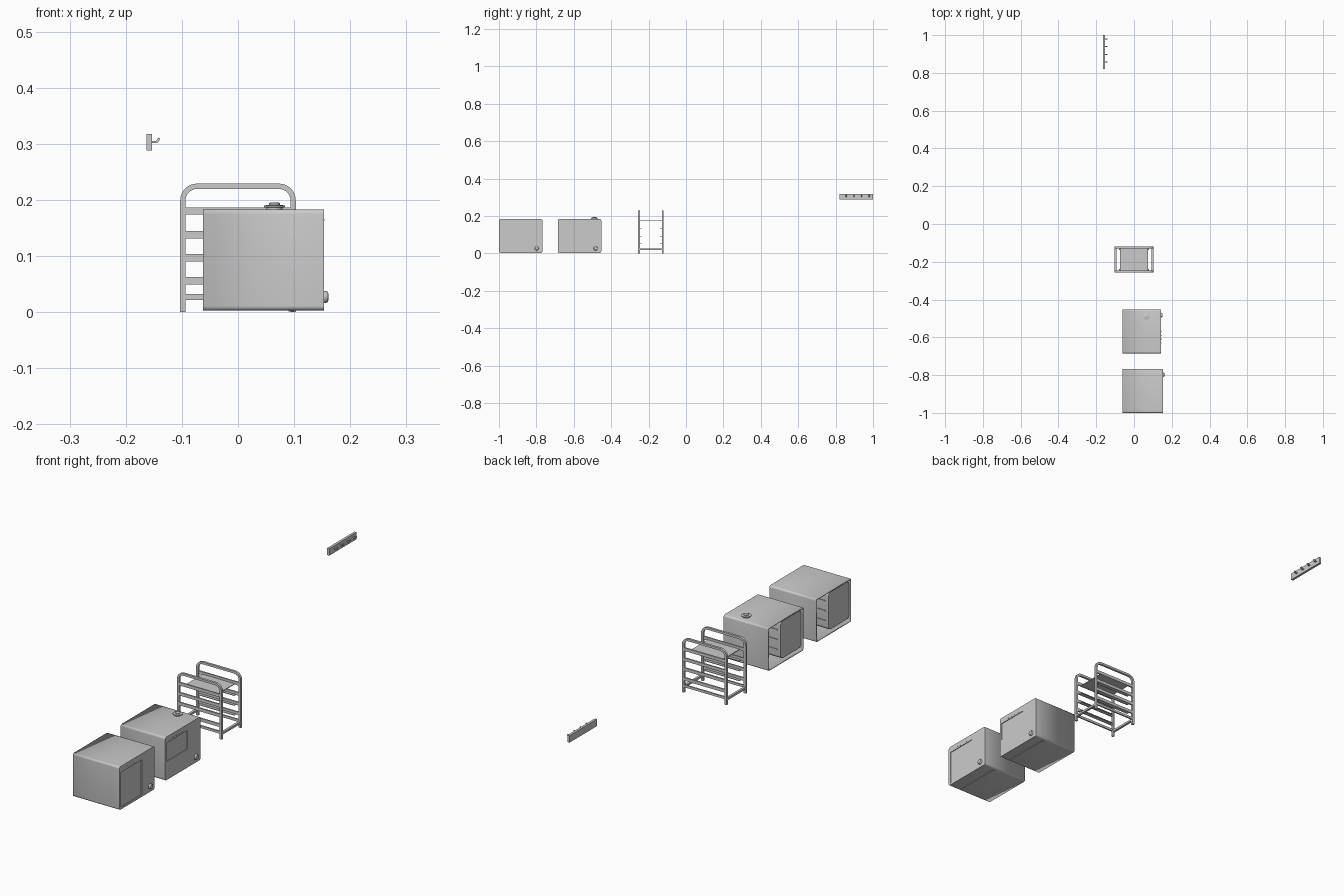
import bpy, bmesh
from math import cos, sin, pi, radians

if "Cube" in bpy.data.objects:
    bpy.data.objects.remove(bpy.data.objects["Cube"])


def finish(name, bm, smooth=False):
    bmesh.ops.recalc_face_normals(bm, faces=bm.faces)
    me = bpy.data.meshes.new(name)
    bm.to_mesh(me)
    bm.free()
    ob = bpy.data.objects.new(name, me)
    bpy.context.collection.objects.link(ob)
    if smooth:
        bpy.context.view_layer.objects.active = ob
        bpy.ops.object.select_all(action='DESELECT')
        ob.select_set(True)
        bpy.ops.object.shade_smooth_by_angle(angle=radians(35))
    return ob


def box(name, x0, x1, y0, y1, z0, z1):
    bm = bmesh.new()
    bmesh.ops.create_cube(bm, size=1)
    for v in bm.verts:
        v.co = ((x0 + x1) / 2 + v.co.x * (x1 - x0),
                (y0 + y1) / 2 + v.co.y * (y1 - y0),
                (z0 + z1) / 2 + v.co.z * (z1 - z0))
    return finish(name, bm)


def prism(name, pts, axis, a, b, open_start=False):
    """Extrude a 2D outline along x (pts are y,z) or y (pts are x,z)."""
    bm = bmesh.new()
    place = (lambda p, t: (t, p[0], p[1])) if axis == 'x' else (lambda p, t: (p[0], t, p[1]))
    A = [bm.verts.new(place(p, a)) for p in pts]
    B = [bm.verts.new(place(p, b)) for p in pts]
    n = len(pts)
    for i in range(n):
        j = (i + 1) % n
        bm.faces.new((A[i], A[j], B[j], B[i]))
    bm.faces.new(B)
    if not open_start:
        bm.faces.new(A)
    return finish(name, bm, True)


def arc(cx, cz, r, a0, a1, n=6):
    return [(cx + r * cos(a0 + (a1 - a0) * i / n), cz + r * sin(a0 + (a1 - a0) * i / n))
            for i in range(n + 1)]


def round_rect(y0, y1, z0, z1, r):
    return (arc(y1 - r, z1 - r, r, 0, pi / 2) + arc(y0 + r, z1 - r, r, pi / 2, pi)
            + arc(y0 + r, z0 + r, r, pi, 1.5 * pi) + arc(y1 - r, z0 + r, r, 1.5 * pi, 2 * pi))


def disc(name, c, axis, rings, n=24):
    """Stepped round part: rings are (radius, height) along the axis."""
    bm = bmesh.new()
    loops = []
    for r, h in rings:
        loop = []
        for i in range(n):
            u, v = r * cos(2 * pi * i / n), r * sin(2 * pi * i / n)
            o = (h, u, v) if axis == 'x' else (u, v, h)
            loop.append(bm.verts.new([c[k] + o[k] for k in range(3)]))
        loops.append(loop)
    for p, q in zip(loops, loops[1:]):
        for i in range(n):
            j = (i + 1) % n
            bm.faces.new((p[i], p[j], q[j], q[i]))
    bm.faces.new(loops[0])
    bm.faces.new(loops[-1])
    return finish(name, bm, True)


def oven(tag, y0, y1, x1, door_z):
    x0, z0, z1 = -0.062, 0.003, 0.183
    # outer casing, open at the back
    shell = prism(tag + "_casing", round_rect(y0, y1, z0, z1, 0.008), 'x', x0, x1, True)
    bpy.context.view_layer.objects.active = shell
    m = shell.modifiers.new("wall", 'SOLIDIFY')
    m.thickness, m.offset = 0.005, -1
    bpy.ops.object.modifier_apply(modifier=m.name)
    # recessed door panel
    cut = box("door_cutter", x1 - 0.003, x1 + 0.02, y0 + 0.01, y0 + 0.148, *door_z)
    cut.hide_render = True
    bpy.context.view_layer.objects.active = shell
    m = shell.modifiers.new("door", 'BOOLEAN')
    m.operation, m.solver, m.object = 'DIFFERENCE', 'EXACT', cut
    bpy.ops.object.modifier_apply(modifier=m.name)
    bpy.data.objects.remove(cut)
    # inner cooking chamber with pressed tray ridges
    cy = y0 + 0.142
    prism(tag + "_chamber", round_rect(y0 + 0.007, cy, 0.018, 0.172, 0.014),
          'x', x0 + 0.006, x1 - 0.004)
    for i in range(3):
        z = 0.055 + 0.041 * i
        box(f"{tag}_ridge_{i}", x0 + 0.02, x1 - 0.02, cy - 0.001, cy + 0.003, z - 0.002, z + 0.002)
    # control knob and small indicator studs
    disc(tag + "_knob", (x1, y1 - 0.03, 0.027), 'x',
         [(0.011, -0.001), (0.011, 0.004), (0.009, 0.007), (0.006, 0.008)])
    for i in range(4):
        y = y0 + 0.055 + 0.02 * i
        box(f"{tag}_stud_{i}", x1 - 0.001, x1 + 0.001, y - 0.003, y + 0.003, 0.163, 0.166)
    # foot
    box(tag + "_foot", 0.09, 0.1, y0 + 0.015, y1 - 0.015, 0.001, z0 + 0.001)


oven("large_oven", -1.0, -0.768, 0.153, (0.012, 0.157))
oven("small_oven", -0.685, -0.453, 0.144, (0.08, 0.157))

# exhaust cap on the small oven
disc("exhaust_cap", (0.065, -0.49, 0.183), 'z',
     [(0.014, -0.002), (0.014, 0.003), (0.019, 0.004), (0.019, 0.007),
      (0.010, 0.008), (0.010, 0.011), (0.008, 0.012)], 32)

# tray rack: two hoop frames with runners
RX, RT, T = 0.103, 0.229, 0.0095
ry0, ry1 = -0.256, -0.120


def hoop(rx, top, r):
    return ([(rx, 0)] + arc(rx - r, top - r, r, 0, pi / 2, 8)
            + arc(-rx + r, top - r, r, pi / 2, pi, 8) + [(-rx, 0)])


outline = hoop(RX, RT, 0.03) + hoop(RX - T, RT - T, 0.03 - T)[::-1]
for side, y, inward in (("near", ry0, 1), ("far", ry1 - T, -1)):
    prism(f"rack_{side}_hoop", outline, 'y', y, y + T)
    for i, (z, h) in enumerate(((0.027, 0.010), (0.056, 0.013), (0.097, 0.013),
                                (0.138, 0.013), (0.180, 0.013))):
        c = y + T / 2
        box(f"rack_{side}_runner_{i}", -RX + T / 2, RX - T / 2,
            c - 0.003, c + 0.003, z - h / 2, z + h / 2)
        if 0 < i < 4:
            e = c + inward * 0.014
            box(f"rack_{side}_ledge_{i}", -0.08, 0.08,
                min(c, e), max(c, e), z - h / 2, z - h / 2 + 0.0025)
for s in (-1, 1):
    x = s * (RX - T / 2)
    box("rack_cross_bar", x - T / 2, x + T / 2, ry0 + T / 2, ry1 - T / 2, 0.018, 0.027)
box("rack_shelf", -0.074, 0.074, ry0 + T / 2, ry1 - T / 2, 0.174, 0.177)

# wall rail with four hooks
box("hook_board", -0.163, -0.153, 0.82, 1.0, 0.288, 0.317)
for i in range(4):
    y = 0.857 + 0.041 * i
    top = [(-0.155, 0.305), (-0.147, 0.305), (-0.144, 0.307), (-0.142, 0.311)]
    low = [(-0.139, 0.309), (-0.141, 0.304), (-0.145, 0.301), (-0.155, 0.301)]
    prism(f"hook_{i}", top + low, 'y', y - 0.003, y + 0.003)
